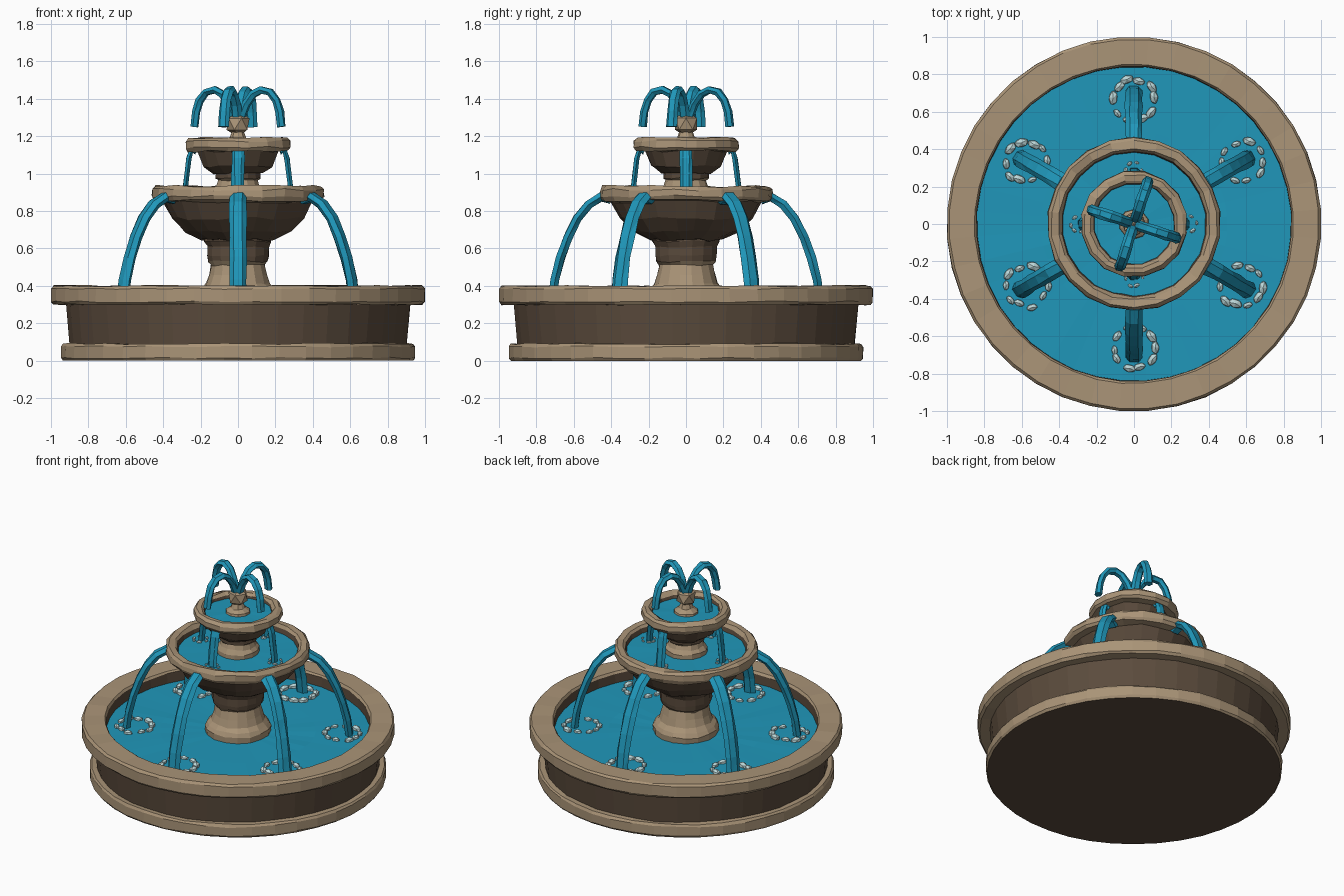
import bpy, bmesh, math, random
from mathutils import Vector

if "Cube" in bpy.data.objects:
    bpy.data.objects.remove(bpy.data.objects["Cube"])

random.seed(7)


def material(name, rgb):
    m = bpy.data.materials.new(name)
    m.diffuse_color = (*rgb, 1)
    m.use_nodes = True
    m.node_tree.nodes["Principled BSDF"].inputs["Base Color"].default_value = m.diffuse_color
    return m


TAN = material("light_stone", (0.40, 0.295, 0.185))
DARK = material("dark_stone", (0.105, 0.071, 0.046))
WATER = material("water_blue", (0.014, 0.31, 0.49))
FOAM = material("foam_white", (0.50, 0.68, 0.69))


def finish(bm, name, mats):
    bmesh.ops.recalc_face_normals(bm, faces=bm.faces)
    me = bpy.data.meshes.new(name)
    bm.to_mesh(me)
    bm.free()
    for m in mats:
        me.materials.append(m)
    ob = bpy.data.objects.new(name, me)
    bpy.context.collection.objects.link(ob)
    return ob


def lathe(name, profile, sides, mats, jitter=0.004):
    """Revolve (radius, z, material of the band after this point)."""
    bm = bmesh.new()
    rings = []
    for r, z, _ in profile:
        if r == 0:
            rings.append([bm.verts.new((0, 0, z))] * sides)
            continue
        ring = []
        for i in range(sides):
            a = math.tau * (i + 0.5) / sides
            rr = r - random.uniform(0, jitter)
            zz = z + random.uniform(-jitter, jitter) * (z > 0.01)
            ring.append(bm.verts.new((rr * math.cos(a), rr * math.sin(a), zz)))
        rings.append(ring)
    for k in range(len(profile) - 1):
        for i in range(sides):
            j = (i + 1) % sides
            quad = [rings[k][i], rings[k][j], rings[k + 1][j], rings[k + 1][i]]
            f = bm.faces.new(list(dict.fromkeys(quad)))
            f.material_index = profile[k][2]
    return finish(bm, name, mats)


def stream(name, angle, path, width, thick):
    """Flattened six-sided tube following (radius, z) points, turned to an angle."""
    a = math.radians(angle)
    out, side = Vector((math.cos(a), math.sin(a), 0)), Vector((-math.sin(a), math.cos(a), 0))
    pts = [out * r + Vector((0, 0, z)) for r, z in path]
    bm = bmesh.new()
    rings = []
    for k, p in enumerate(pts):
        t = (pts[min(k + 1, len(pts) - 1)] - pts[max(k - 1, 0)]).normalized()
        n = side.cross(t)
        ring = []
        for i in range(6):
            b = math.tau * i / 6
            s = random.uniform(0.9, 1.1)
            ring.append(bm.verts.new(p + side * math.cos(b) * width * s + n * math.sin(b) * thick * s))
        rings.append(ring)
    for r0, r1 in zip(rings, rings[1:]):
        for i in range(6):
            j = (i + 1) % 6
            bm.faces.new((r0[i], r0[j], r1[j], r1[i]))
    bm.faces.new(rings[0])
    bm.faces.new(rings[-1])
    bmesh.ops.triangulate(bm, faces=bm.faces)
    finish(bm, name, [WATER])


def foam(name, angle, dist, z, radius, lump, count):
    """Broken ring of small flattened lumps where a stream lands."""
    a = math.radians(angle)
    c = Vector((dist * math.cos(a), dist * math.sin(a), z))
    bm = bmesh.new()
    for i in range(count):
        b = math.tau * (i + random.uniform(-0.2, 0.2)) / count
        s = lump * random.uniform(0.75, 1.2)
        rad = radius * random.uniform(0.88, 1.08)
        new = bmesh.ops.create_icosphere(bm, subdivisions=1, radius=1)["verts"]
        for v in new:
            x, y = v.co.x * s * 0.75, v.co.y * s * 1.25
            v.co = c + Vector(((rad + x) * math.cos(b) - y * math.sin(b),
                               (rad + x) * math.sin(b) + y * math.cos(b), v.co.z * s * 0.8))
    finish(bm, name, [FOAM])


# Ground basin: plinth ring, dark wall, overhanging rim
lathe("basin", [(0, 0, 1), (0.94, 0, 0), (0.95, 0.015, 0), (0.95, 0.075, 0), (0.94, 0.09, 0),
                (0.905, 0.09, 1), (0.925, 0.30, 0), (0.99, 0.30, 0), (1.003, 0.315, 0),
                (1.003, 0.385, 0), (0.99, 0.40, 0), (0.855, 0.40, 0), (0.845, 0.385, 1),
                (0.84, 0.26, 1), (0, 0.26, 1)], 40, [TAN, DARK])
lathe("basin_water", [(0.85, 0.28, 0), (0.85, 0.32, 0), (0.5, 0.322, 0), (0, 0.32, 0)], 40, [WATER], 0.002)

# Pedestal
lathe("pedestal", [(0.21, 0.28, 0), (0.215, 0.36, 0), (0.20, 0.385, 0), (0.175, 0.41, 0),
                   (0.16, 0.46, 0), (0.148, 0.51, 0), (0.165, 0.53, 1), (0.17, 0.56, 1),
                   (0.17, 0.61, 1), (0.185, 0.64, 1), (0.17, 0.70, 1)], 16, [TAN, DARK], 0.006)

# Middle bowl with rim, water and neck
lathe("middle_bowl", [(0, 0.64, 1), (0.20, 0.645, 1), (0.29, 0.69, 1), (0.36, 0.76, 1), (0.405, 0.85, 0),
                      (0.455, 0.855, 0), (0.468, 0.88, 0), (0.465, 0.915, 0), (0.45, 0.932, 0),
                      (0.41, 0.93, 0), (0.395, 0.91, 1), (0.38, 0.84, 1), (0, 0.80, 1)],
      22, [TAN, DARK], 0.008)
lathe("middle_water", [(0.395, 0.86, 0), (0.395, 0.88, 0), (0, 0.88, 0)], 22, [WATER], 0.002)
lathe("neck", [(0.14, 0.86, 0), (0.14, 0.91, 0), (0.12, 0.935, 0), (0.11, 0.965, 0),
               (0.125, 0.975, 1), (0.125, 1.0, 1), (0.12, 1.05, 1)], 14, [TAN, DARK], 0.005)

# Top bowl with rim and water
lathe("top_bowl", [(0, 1.0, 1), (0.135, 1.0, 1), (0.19, 1.04, 1), (0.225, 1.12, 0), (0.275, 1.12, 0),
                   (0.29, 1.14, 0), (0.287, 1.175, 0), (0.27, 1.19, 0), (0.24, 1.19, 0),
                   (0.225, 1.175, 1), (0.21, 1.12, 1), (0, 1.10, 1)], 16, [TAN, DARK], 0.007)
lathe("top_water", [(0.225, 1.13, 0), (0.225, 1.155, 0), (0, 1.155, 0)], 16, [WATER], 0.002)

# Finial stem and ball
lathe("finial_stem", [(0.085, 1.14, 0), (0.08, 1.17, 0), (0.05, 1.19, 0), (0.035, 1.23, 0)], 10, [TAN], 0.004)
bm = bmesh.new()
bmesh.ops.create_icosphere(bm, subdivisions=1, radius=0.069)
bmesh.ops.translate(bm, verts=bm.verts, vec=(0, 0, 1.265))
finish(bm, "finial_ball", [TAN])

# Four spouting jets at the top
JET = [(0.015, 1.29), (0.045, 1.37), (0.085, 1.425), (0.13, 1.447), (0.18, 1.435),
       (0.215, 1.39), (0.235, 1.33), (0.245, 1.25)]
for k in range(4):
    stream(f"top_jet_{k + 1}", 72 + 90 * k, JET, 0.03, 0.022)

# Four streams from the top bowl to the middle bowl
UPPER = [(0.225, 1.115), (0.25, 1.12), (0.262, 1.08), (0.272, 1.00), (0.282, 0.92), (0.285, 0.87)]
for k in range(4):
    stream(f"upper_stream_{k + 1}", 90 * k, UPPER, 0.034, 0.016)
    foam(f"upper_foam_{k + 1}", 90 * k, 0.29, 0.882, 0.045, 0.014, 6)

# Six streams from the middle bowl to the basin
LOWER = [(0.40, 0.86), (0.455, 0.875), (0.52, 0.835), (0.58, 0.76), (0.63, 0.66),
         (0.67, 0.55), (0.70, 0.43), (0.715, 0.31)]
for k in range(6):
    stream(f"lower_stream_{k + 1}", 30 + 60 * k, LOWER, 0.046, 0.027)
    foam(f"lower_foam_{k + 1}", 30 + 60 * k, 0.665, 0.325, 0.11, 0.029, 10)
